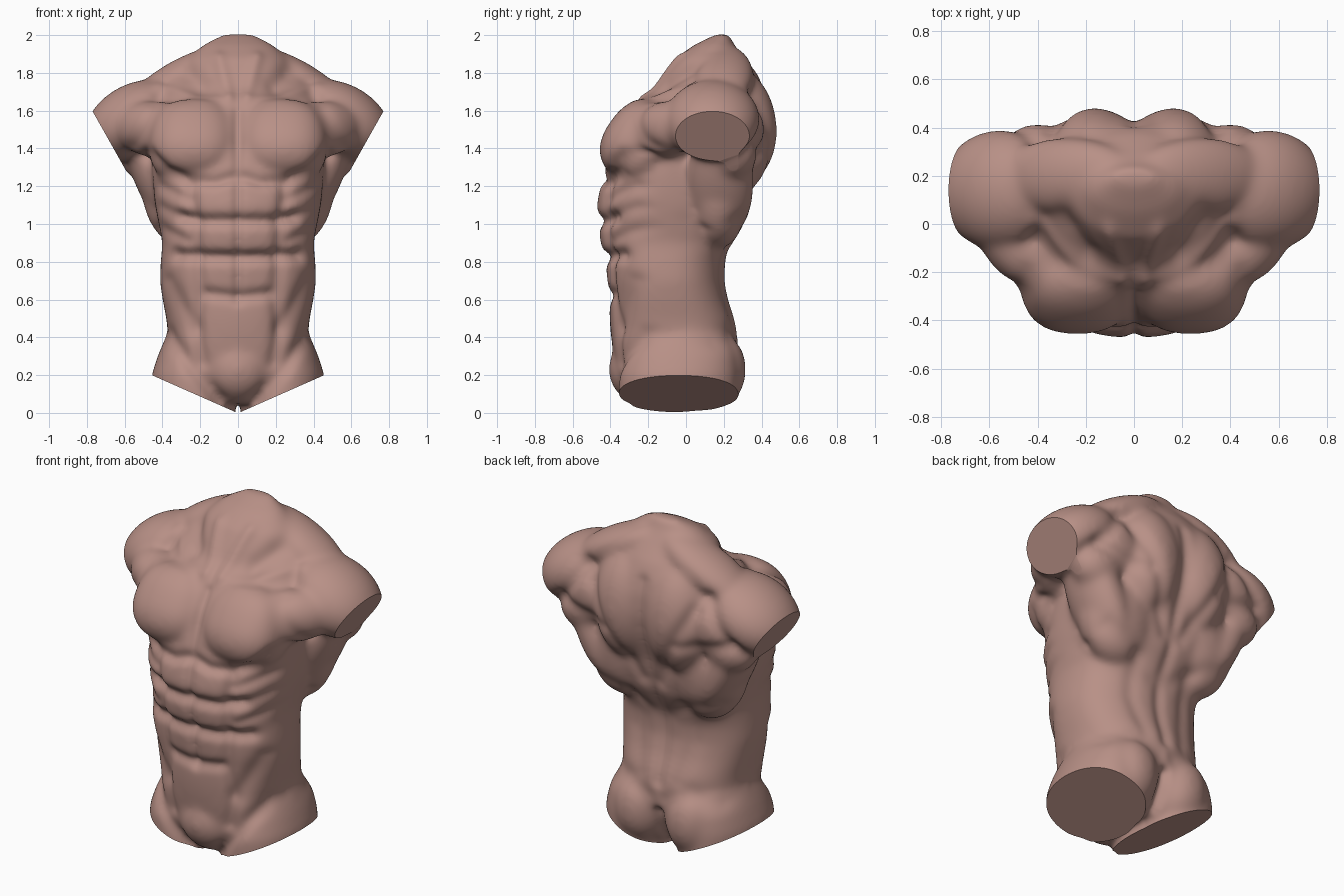
import bpy, bmesh, math
from mathutils import Vector, Matrix

if "Cube" in bpy.data.objects:
    bpy.data.objects.remove(bpy.data.objects["Cube"])

bm = bmesh.new()


def loft(sections, cx=0.0, segs=48):
    """Closed superellipse loft; each section is z, half width, front y, back y, exponent."""
    rings = []
    for z, w, front, back, n in sections:
        ring = []
        for i in range(segs):
            a = 2 * math.pi * i / segs
            c, s = math.cos(a), math.sin(a)
            x = cx + w * math.copysign(abs(c) ** (2 / n), c)
            y = (front + back) / 2 + (back - front) / 2 * math.copysign(abs(s) ** (2 / n), s)
            ring.append(bm.verts.new((x, y, z)))
        rings.append(ring)
    for lo, hi in zip(rings, rings[1:]):
        for i in range(segs):
            j = (i + 1) % segs
            bm.faces.new((lo[i], lo[j], hi[j], hi[i]))
    bm.faces.new(rings[0][::-1])
    bm.faces.new(rings[-1])


def muscle(center, radii, axis=None, box=1.0, pair=True):
    """Ellipsoid (box < 1 squares it off); axis points its local z; paired left and right."""
    rot = Vector(axis).to_track_quat('Z', 'Y').to_matrix() if axis else Matrix.Identity(3)
    for side in ((1, -1) if pair else (1,)):
        for v in bmesh.ops.create_uvsphere(bm, u_segments=40, v_segments=24, radius=1)['verts']:
            p = Vector([r * math.copysign(abs(c) ** box, c) for r, c in zip(radii, v.co)])
            p = rot @ p + Vector(center)
            v.co = (p.x * side, p.y, p.z)


# trunk core from crotch to neck
loft([
    (0.05, 0.20, -0.30, 0.17, 2.0), (0.20, 0.42, -0.36, 0.25, 2.3),
    (0.35, 0.395, -0.39, 0.28, 2.4), (0.43, 0.372, -0.40, 0.275, 2.4),
    (0.50, 0.38, -0.405, 0.26, 2.4), (0.60, 0.40, -0.405, 0.225, 2.4),
    (0.70, 0.415, -0.418, 0.205, 2.4), (0.80, 0.41, -0.428, 0.21, 2.4),
    (0.90, 0.40, -0.455, 0.255, 2.4), (1.00, 0.42, -0.465, 0.31, 2.4),
    (1.10, 0.44, -0.475, 0.34, 2.4), (1.20, 0.45, -0.455, 0.36, 2.4),
    (1.35, 0.46, -0.415, 0.415, 2.4), (1.50, 0.47, -0.355, 0.445, 2.3),
    (1.62, 0.46, -0.275, 0.44, 2.1), (1.72, 0.40, -0.16, 0.415, 2.0),
    (1.80, 0.33, -0.11, 0.375, 2.0), (1.88, 0.26, -0.055, 0.31, 2.0),
    (1.95, 0.185, 0.045, 0.255, 2.0), (2.005, 0.085, 0.16, 0.23, 2.0)])

# thigh stumps
for side in (1, -1):
    loft([(-0.15, 0.222, -0.35, 0.265, 2.1), (0.20, 0.222, -0.36, 0.28, 2.1),
          (0.30, 0.19, -0.33, 0.27, 2.1), (0.42, 0.14, -0.27, 0.22, 2.0)], cx=0.236 * side)

# chest, inner and outer
muscle((0.235, -0.235, 1.43), (0.24, 0.20, 0.23), (0, 0.58, 0.82), box=0.82)
muscle((0.435, -0.13, 1.50), (0.14, 0.15, 0.27), (0.5, 0.42, 0.05))
# shoulders
muscle((0.55, 0.14, 1.55), (0.252, 0.19, 0.28), (0.87, 0, -0.49))
# upper trapezius
muscle((0.28, 0.20, 1.785), (0.16, 0.10, 0.31), (0.4, 0, -0.2))
# upper back, shoulder blades, armpit muscles
muscle((0.165, 0.25, 1.49), (0.22, 0.232, 0.34))
muscle((0.40, 0.24, 1.50), (0.21, 0.175, 0.19))
muscle((0.48, 0.25, 1.37), (0.155, 0.125, 0.14))
# lats, outer and inner
muscle((0.415, 0.18, 1.215), (0.18, 0.12, 0.35), (0.44, 0, 0.9))
muscle((0.27, 0.17, 1.19), (0.24, 0.18, 0.32))
# lower belly wedge
muscle((0, -0.24, 0.23), (0.19, 0.17, 0.18), pair=False)
# glutes
muscle((0.172, 0.09, 0.23), (0.17, 0.228, 0.225), box=0.92)

bmesh.ops.recalc_face_normals(bm, faces=bm.faces)
mesh = bpy.data.meshes.new("torso")
bm.to_mesh(mesh)
bm.free()
torso = bpy.data.objects.new("torso", mesh)
bpy.context.collection.objects.link(torso)

# fuse all muscles into one skin
remesh = torso.modifiers.new("skin", 'REMESH')
remesh.mode = 'VOXEL'
remesh.voxel_size = 0.012
smooth = torso.modifiers.new("soften", 'SMOOTH')
smooth.factor = 0.5
smooth.iterations = 44
bpy.context.view_layer.update()
deps = bpy.context.evaluated_depsgraph_get()
skin_mesh = bpy.data.meshes.new_from_object(torso.evaluated_get(deps))
torso.modifiers.clear()
torso.data = skin_mesh

bm = bmesh.new()
bm.from_mesh(skin_mesh)
bm.normal_update()
points = [(v, abs(v.co.x), v.co.z, v.normal.copy()) for v in bm.verts]
moves = {}


def stroke(facing, path, width, depth):
    """Carve (negative) or raise (positive) a soft line along an x,z path on front (-1) or back (1)."""
    reach = 2.6 * width
    x0, x1 = min(p[0] for p in path) - reach, max(p[0] for p in path) + reach
    z0, z1 = min(p[1] for p in path) - reach, max(p[1] for p in path) + reach
    for v, x, z, n in points:
        if not (x0 < x < x1 and z0 < z < z1) or n.y * facing <= 0:
            continue
        best = 9.0
        for (ax, az), (bx, bz) in zip(path, path[1:]):
            dx, dz = bx - ax, bz - az
            t = max(0, min(1, ((x - ax) * dx + (z - az) * dz) / (dx * dx + dz * dz)))
            best = min(best, (x - ax - t * dx) ** 2 + (z - az - t * dz) ** 2)
        amount = depth * math.exp(-best / (width * width)) * min(1, 2.5 * n.y * facing)
        moves[v] = moves.get(v, Vector()) + n * amount


FRONT, BACK = -1, 1
# midline, abdominal rows and their outer border
stroke(FRONT, [(0, 1.6), (0, 0.60)], 0.022, -0.022)
stroke(FRONT, [(0, 1.015), (0.20, 1.015), (0.30, 1.035)], 0.032, -0.034)
stroke(FRONT, [(0, 0.82), (0.19, 0.825), (0.32, 0.835)], 0.032, -0.036)
stroke(FRONT, [(0, 0.612), (0.16, 0.63)], 0.03, -0.024)
stroke(FRONT, [(0.25, 1.18), (0.225, 1.0), (0.215, 0.8), (0.20, 0.6), (0.22, 0.45), (0.19, 0.27)], 0.036, -0.02)
# lower edge of the chest
stroke(FRONT, [(0.03, 1.25), (0.12, 1.222), (0.25, 1.225), (0.38, 1.28), (0.47, 1.37)], 0.03, -0.026)
# ribs
for z in (0.91, 1.02, 1.13):
    stroke(FRONT, [(0.27, z), (0.41, z + 0.07)], 0.026, -0.012)
# oblique edge and groin
stroke(FRONT, [(0.23, 0.45), (0.30, 0.57), (0.37, 0.70)], 0.04, -0.016)
stroke(FRONT, [(0.37, 0.42), (0.24, 0.23), (0.10, 0.07)], 0.035, -0.02)
# collar bones, hollows above them, neck cords, shoulder seam
stroke(FRONT, [(0.05, 1.655), (0.22, 1.67), (0.42, 1.73)], 0.025, 0.010)
stroke(FRONT, [(0.20, 1.735), (0.26, 1.79)], 0.055, -0.03)
stroke(FRONT, [(0.045, 1.67), (0.10, 1.88)], 0.03, 0.016)
stroke(FRONT, [(0.42, 1.67), (0.55, 1.42)], 0.035, -0.012)
# spine, cleft, trapezius edge, shoulder blade, rear shoulder
stroke(BACK, [(0, 1.70), (0, 0.45)], 0.035, -0.018)
stroke(BACK, [(0, 0.26), (0, 0.0)], 0.024, -0.045)
stroke(BACK, [(0.34, 1.60), (0.20, 1.35), (0.06, 1.08)], 0.04, -0.016)
stroke(BACK, [(0.25, 1.37), (0.40, 1.40), (0.56, 1.44)], 0.035, -0.012)
stroke(BACK, [(0.40, 1.68), (0.50, 1.52), (0.62, 1.40)], 0.035, -0.014)
# lat border, spinal columns, top of the glutes
stroke(BACK, [(0.06, 0.85), (0.25, 0.97), (0.42, 1.02)], 0.045, -0.010)
stroke(BACK, [(0.18, 0.92), (0.18, 0.70), (0.13, 0.47)], 0.045, -0.012)
stroke(BACK, [(0.05, 0.36), (0.20, 0.43), (0.36, 0.38)], 0.045, -0.010)
for v, d in moves.items():
    v.co += d
for _ in range(5):
    bmesh.ops.smooth_vert(bm, verts=bm.verts, factor=0.5, use_axis_x=True, use_axis_y=True, use_axis_z=True)


def flat_cut(point, normal, inside):
    """Slice off what lies beyond the plane, only among the chosen faces, and cap it."""
    faces = [f for f in bm.faces if inside(f.calc_center_median())]
    edges = {e for f in faces for e in f.edges}
    verts = {v for f in faces for v in f.verts}
    cut = bmesh.ops.bisect_plane(bm, geom=list(verts) + list(edges) + faces, plane_co=point,
                                 plane_no=Vector(normal), clear_outer=True)
    rim = [g for g in cut['geom_cut'] if isinstance(g, bmesh.types.BMEdge)]
    bmesh.ops.triangle_fill(bm, edges=rim, use_beauty=True, normal=Vector(normal))


# flat cuts at arms and thighs
for s in (1, -1):
    flat_cut((0.707 * s, 0, 1.485), (0.87 * s, 0, -0.49), lambda c: c.x * s > 0.45 and c.z > 1.2)
    flat_cut((0.235 * s, 0, 0.102), (0.404 * s, 0, -0.915), lambda c: c.x * s > 0 and c.z < 0.5)
bmesh.ops.recalc_face_normals(bm, faces=bm.faces)
bm.to_mesh(skin_mesh)
bm.free()

clay = bpy.data.materials.new("clay")
clay.diffuse_color = (0.48, 0.28, 0.24, 1)
clay.use_nodes = True
clay.node_tree.nodes["Principled BSDF"].inputs["Base Color"].default_value = clay.diffuse_color
skin_mesh.materials.clear()
skin_mesh.materials.append(clay)
bpy.context.view_layer.objects.active = torso
torso.select_set(True)
bpy.ops.object.shade_smooth_by_angle(angle=math.radians(40))
